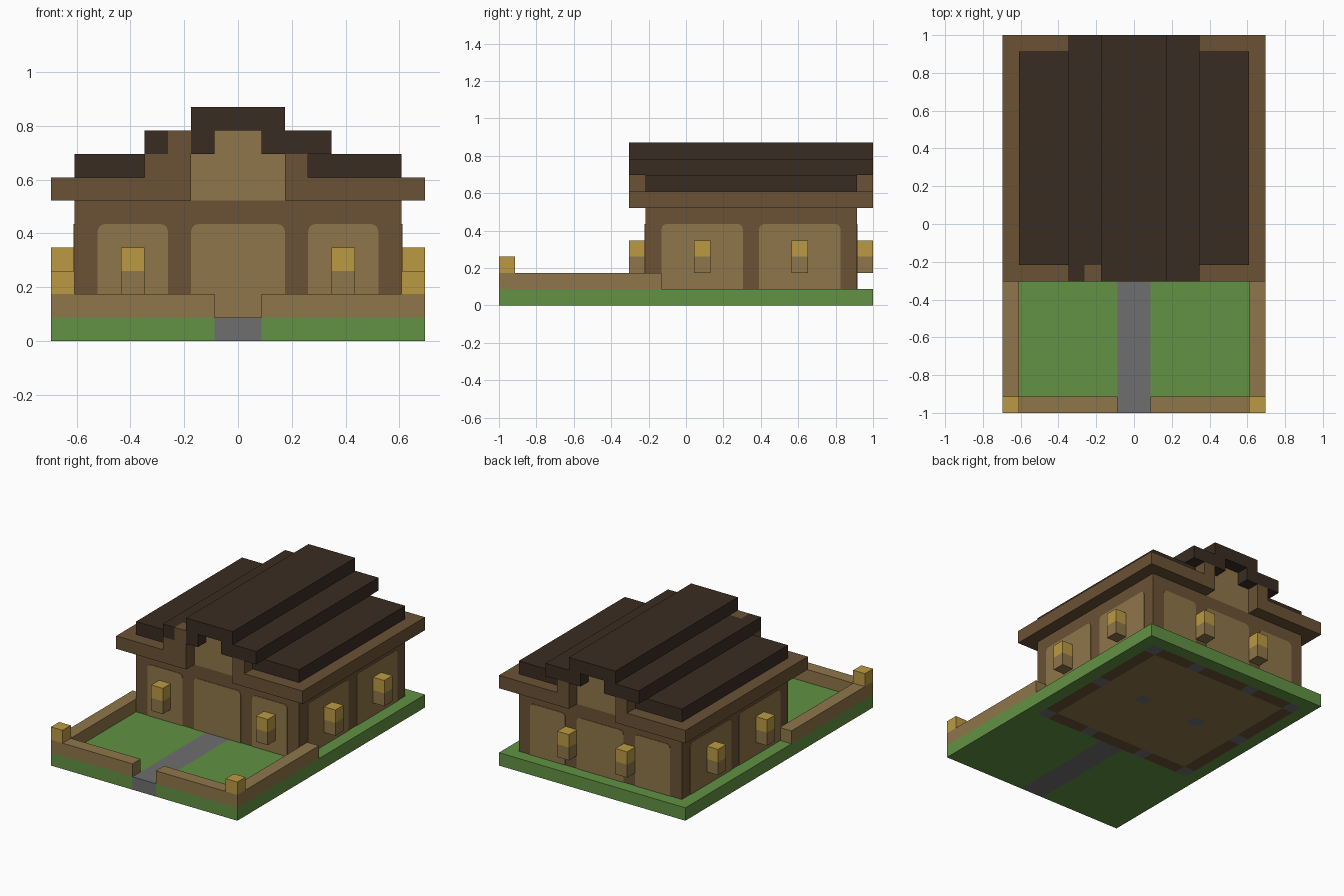
import bpy, bmesh, math

cube = bpy.data.objects.get("Cube")
if cube:
    bpy.data.objects.remove(cube, do_unlink=True)

U = 2 / 23          # one building block
HALF_Y = 11.5       # blocks from the front edge to the centre


def material(name, hex_colour):
    channels = [int(hex_colour[i:i + 2], 16) / 255 for i in (0, 2, 4)]
    rgba = [c / 12.92 if c < 0.04045 else ((c + 0.055) / 1.055) ** 2.4 for c in channels] + [1]
    mat = bpy.data.materials.new(name)
    mat.use_nodes = True
    mat.diffuse_color = rgba
    mat.node_tree.nodes["Principled BSDF"].inputs["Base Color"].default_value = rgba
    return mat


GRASS = material("grass_green", "629243")
STONE = material("stone_grey", "6f6f6f")
TAN = material("plank_tan", "8f764a")
BROWN = material("timber_brown", "6b5235")
DARK = material("roof_dark_brown", "3a2c22")
GOLD = material("lamp_gold", "bb9a43")


def finish(name, bm, *mats):
    bmesh.ops.recalc_face_normals(bm, faces=bm.faces)
    mesh = bpy.data.meshes.new(name)
    bm.to_mesh(mesh)
    bm.free()
    for mat in mats:
        mesh.materials.append(mat)
    obj = bpy.data.objects.new(name, mesh)
    bpy.context.collection.objects.link(obj)
    return obj


def box(name, mat, xs, ys, zs):
    """Box between block coordinates, y counted from the front edge."""
    bm = bmesh.new()
    bmesh.ops.create_cube(bm, size=1)
    for v in bm.verts:
        v.co = [r[0] + (c + 0.5) * (r[1] - r[0]) for c, r in zip(v.co, (xs, ys, zs))]
        v.co.y -= HALF_Y
        v.co *= U
    return finish(name, bm, mat)


def pair(name, mat, xs, ys, zs):
    """Box and its mirror image across x = 0."""
    box("left_" + name, mat, xs, ys, zs)
    box("right_" + name, mat, (-xs[1], -xs[0]), ys, zs)


def panel(name, side, a0, a1, z0, z1):
    """Thin wall plate with rounded top corners on one side of the house."""
    r, t = 0.3, 0.04
    outline = [(a0, z0), (a1, z0)]
    for cx, start in ((a1 - r, 0), (a0 + r, 90)):
        for step in range(4):
            ang = math.radians(start + step * 30)
            outline.append((cx + r * math.cos(ang), z1 - r + r * math.sin(ang)))
    place = {
        "front": lambda a, d: (a, 9 - d),
        "back": lambda a, d: (a, 22 + d),
        "left": lambda a, d: (7 + d, a),
        "right": lambda a, d: (-7 - d, a),
    }[side]
    bm = bmesh.new()
    rings = []
    for depth in (-t, t):
        ring = []
        for a, z in outline:
            x, y = place(a, depth)
            ring.append(bm.verts.new((x * U, (y - HALF_Y) * U, z * U)))
        bm.faces.new(ring)
        rings.append(ring)
    for i in range(len(outline)):
        j = (i + 1) % len(outline)
        bm.faces.new((rings[0][i], rings[0][j], rings[1][j], rings[1][i]))
    finish(f"{side}_{name}", bm, TAN)


# Ground slab: grass, stone path and house foundation, coloured by block
bm = bmesh.new()
bmesh.ops.create_grid(bm, x_segments=16, y_segments=23, size=1)
for v in bm.verts:
    v.co = (v.co.x * 8 * U, v.co.y * HALF_Y * U, U)
down = bmesh.ops.extrude_face_region(bm, geom=bm.faces[:], use_keep_orig=True)
for v in down["geom"]:
    if isinstance(v, bmesh.types.BMVert):
        v.co.z = 0
for f in bm.faces:
    c = f.calc_center_median()
    x = math.floor(c.x / U + 1e-4)
    y = math.floor(c.y / U + HALF_Y + 1e-4)
    if -7 <= x < 7 and 9 <= y < 22:
        edge = x in (-7, 6) or y in (9, 21)
        post = x in (-7, -3, 2, 6) and y in (9, 15, 21)
        f.material_index = 1 if post else 3 if edge else 2
    elif -1 <= x < 1 and y < 9:
        f.material_index = 1
finish("ground", bm, GRASS, STONE, TAN, BROWN)

# Garden fence with corner lamps
pair("front_fence", TAN, (1, 8), (0, 1), (1, 2))
pair("side_fence", TAN, (7, 8), (1, 10), (1, 2))
pair("fence_lamp", GOLD, (7, 8), (0, 1), (2, 3))

# House walls with plank panels between the posts
box("house_walls", BROWN, (-7, 7), (9, 22), (1, 6))
for side in ("front", "back"):
    panel("wide_panel", side, -2, 2, 1, 5)
    panel("narrow_panel_a", side, -6, -3, 1, 5)
    panel("narrow_panel_b", side, 3, 6, 1, 5)
for side in ("left", "right"):
    panel("panel_a", side, 10, 15, 1, 5)
    panel("panel_b", side, 16, 21, 1, 5)

# Gable infill
box("gable_lower", TAN, (-2, 2), (9, 22), (6, 8))
box("gable_upper", TAN, (-1, 1), (9, 22), (8, 9))

# Eaves, open at the middle of the front and back
pair("eave", BROWN, (2, 8), (8, 23), (6, 7))
pair("gable_beam", BROWN, (2, 3), (8, 23), (7, 8))

# Stepped roof
pair("lower_roof_step", DARK, (3, 7), (9, 22), (7, 8))
box("left_middle_roof_step", DARK, (1, 4), (8, 23), (8, 9))
box("right_middle_roof_step", DARK, (-4, -1), (9, 23), (8, 9))
box("roof_ridge", DARK, (-2, 2), (8, 23), (9, 10))

# Odd timber blocks on the front right of the roof
box("right_roof_end_outer", DARK, (-4, -3), (8, 9), (8, 9))
box("right_roof_end_inner", DARK, (-2, -1), (8, 9), (8, 9))
box("roof_patch_upper", BROWN, (-3, -2), (8, 9), (8, 9))
box("roof_patch_lower", BROWN, (-4, -3), (8, 9), (7, 8))


# Wall lanterns: plank bracket below, glowing block above
def lantern_pair(name, x, y):
    pair(name + "_bracket", TAN, (x, x + 1), (y, y + 1), (2, 3))
    pair(name + "_lamp", GOLD, (x, x + 1), (y, y + 1), (3, 4))


lantern_pair("front_lantern", 4, 8)
lantern_pair("side_front_lantern", 7, 12)
lantern_pair("side_back_lantern", 7, 18)
lantern_pair("back_lantern", 2, 22)
